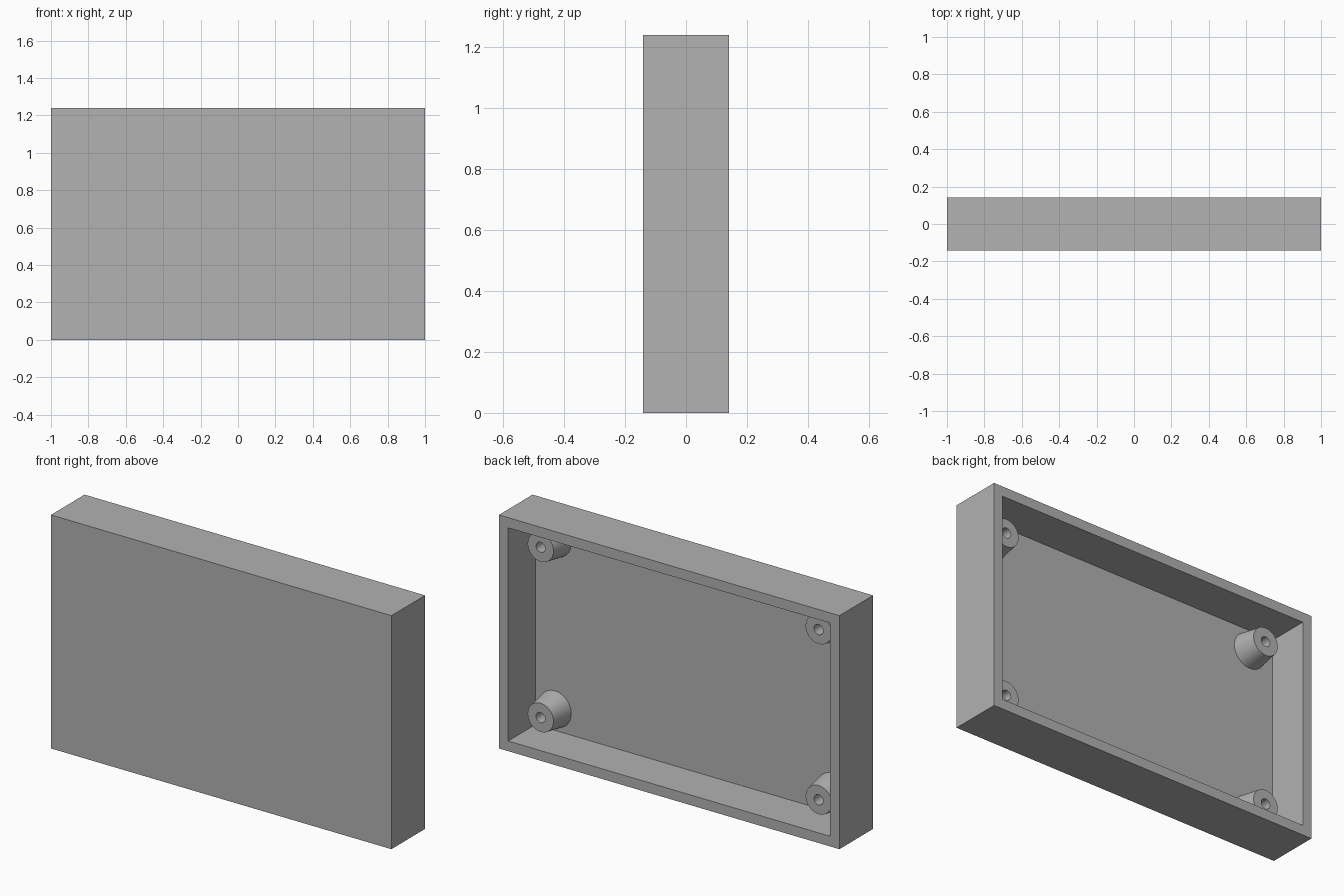
import bpy
import bmesh
import math
from mathutils import Matrix, Vector

cube = bpy.data.objects.get("Cube")
if cube:
    bpy.data.objects.remove(cube, do_unlink=True)

WIDTH, DEPTH, HEIGHT = 2.0, 0.282, 1.24
WALL = 0.054
FLOOR_Y = -DEPTH / 2 + WALL
BOSS_HEIGHT = 0.12

grey = bpy.data.materials.new("plain_grey")
grey.use_nodes = True
colour = (0.445, 0.445, 0.445, 1)
grey.diffuse_color = colour
grey.node_tree.nodes["Principled BSDF"].inputs["Base Color"].default_value = colour


def make_object(name, bm):
    bmesh.ops.recalc_face_normals(bm, faces=bm.faces)
    mesh = bpy.data.meshes.new(name)
    bm.to_mesh(mesh)
    bm.free()
    mesh.materials.append(grey)
    obj = bpy.data.objects.new(name, mesh)
    bpy.context.collection.objects.link(obj)
    return obj


# Tray: a block with its back face inset and pushed in
bm = bmesh.new()
bmesh.ops.create_cube(bm, size=1)
bmesh.ops.scale(bm, vec=(WIDTH, DEPTH, HEIGHT), verts=bm.verts)
bmesh.ops.translate(bm, vec=(0, 0, HEIGHT / 2), verts=bm.verts)
back = max(bm.faces, key=lambda f: f.calc_center_median().y)
bmesh.ops.inset_region(bm, faces=[back], thickness=WALL, use_even_offset=True)
pocket = bmesh.ops.extrude_discrete_faces(bm, faces=[back])["faces"][0]
bmesh.ops.translate(bm, vec=(0, WALL - DEPTH, 0), verts=pocket.verts)
make_object("tray", bm)


# Screw boss: tapered post with a straight hole, turned around the y axis
def make_boss(name, x, z):
    bm = bmesh.new()
    profile = [(0.096, 0), (0.076, BOSS_HEIGHT), (0.027, BOSS_HEIGHT), (0.027, 0)]
    verts = [bm.verts.new((r, y, 0)) for r, y in profile]
    edges = [bm.edges.new(pair) for pair in zip(verts, verts[1:])]
    bmesh.ops.spin(bm, geom=verts + edges, cent=(0, 0, 0), axis=(0, 1, 0),
                   angle=math.tau, steps=48)
    bmesh.ops.remove_doubles(bm, verts=bm.verts, dist=0.0001)
    # Normals point away from the ring at the middle of the post wall
    bmesh.ops.recalc_face_normals(bm, faces=bm.faces)
    top = max(bm.faces, key=lambda f: f.calc_center_median().y)
    flip = top.normal.y < 0
    bmesh.ops.translate(bm, vec=(x, FLOOR_Y, z), verts=bm.verts)
    obj = make_object(name, bm)
    if flip:
        obj.data.flip_normals()
    bpy.ops.object.select_all(action="DESELECT")
    obj.select_set(True)
    bpy.context.view_layer.objects.active = obj
    bpy.ops.object.shade_smooth_by_angle(angle=math.radians(30))


for side, x in (("left", 0.831), ("right", -0.802)):
    for level, z in (("lower", 0.168), ("upper", 1.072)):
        make_boss(f"{level}_{side}_screw_boss", x, z)
